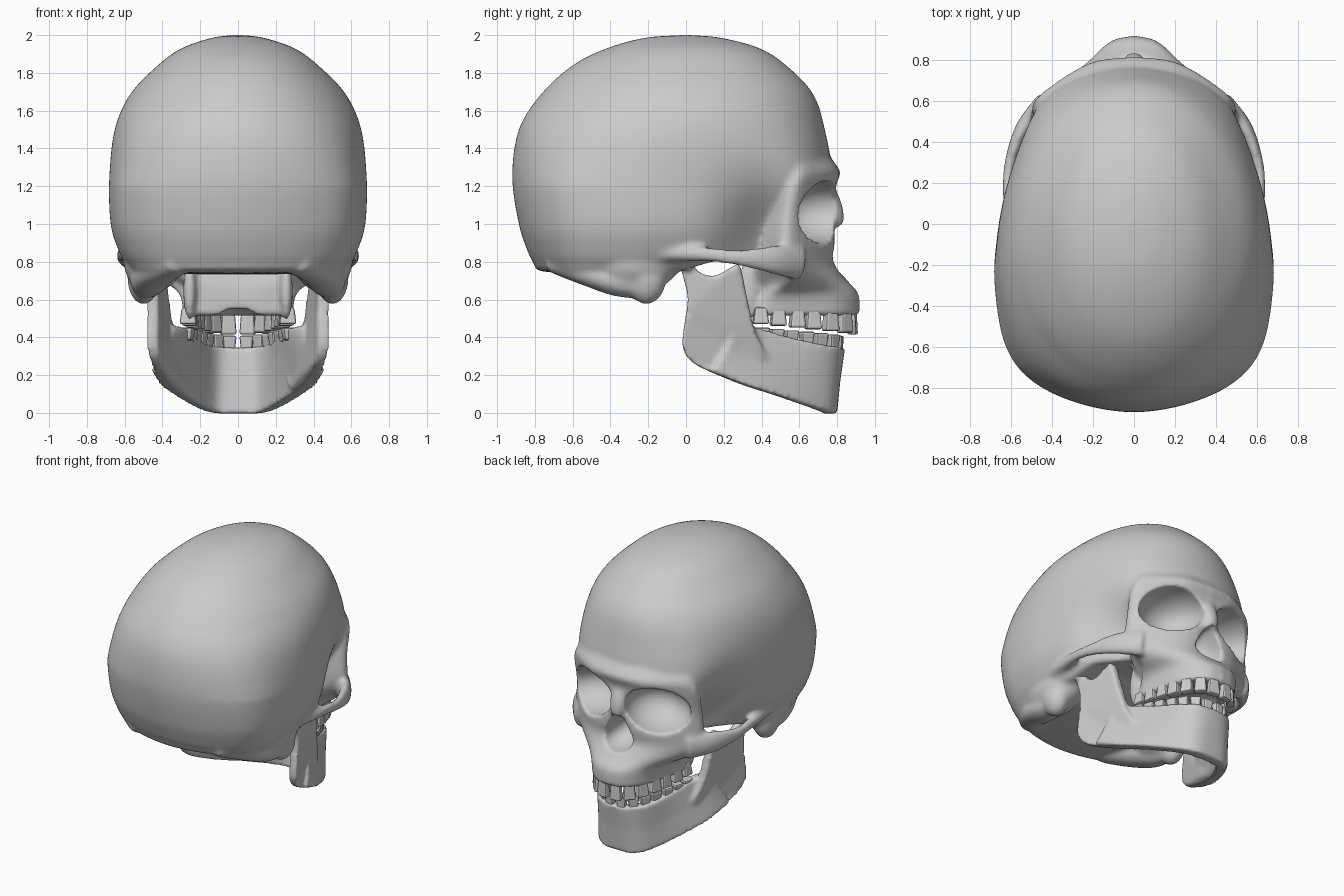
import bpy, bmesh, math
from mathutils import Vector, Matrix, Euler

if "Cube" in bpy.data.objects:
    bpy.data.objects.remove(bpy.data.objects["Cube"])


def spline(pts, n):
    # smooth curve through points of any dimension
    p = [Vector(q) for q in pts]
    p = [2 * p[0] - p[1]] + p + [2 * p[-1] - p[-2]]
    out = []
    for a, b, c, d in zip(p, p[1:], p[2:], p[3:]):
        for i in range(n):
            t = i / n
            out.append(0.5 * (2 * b + (c - a) * t + (2 * a - 5 * b + 4 * c - d) * t * t
                              + (3 * b - a - 3 * c + d) * t ** 3))
    return out + [p[-2]]


def half_spline(pts, n):
    # half outline that crosses x = 0 squarely at both ends
    a, b = pts[1], pts[-2]
    return spline([(-a[0], a[1])] + pts + [(-b[0], b[1])], n)[n:-n]


def mirror_ring(half, z):
    # closed ring from a half outline whose ends lie on x = 0
    right = [Vector((q[0], q[1], z)) for q in half]
    return right + [Vector((-v.x, v.y, z)) for v in right[-2:0:-1]]


def loft(bm, rings):
    rows = [[bm.verts.new(v) for v in r] for r in rings]
    n = len(rows[0])
    for a, b in zip(rows, rows[1:]):
        for i in range(n):
            bm.faces.new((a[i], a[(i + 1) % n], b[(i + 1) % n], b[i]))
    bm.faces.new(rows[0])
    bm.faces.new(rows[-1])


def tube(bm, path, s):
    # path points: x, y, z, half thickness, half height
    pts = spline(path, 6)
    rings = []
    for i, p in enumerate(pts):
        t = Vector(pts[min(i + 1, len(pts) - 1)][:3]) - Vector(pts[max(i - 1, 0)][:3])
        side = t.cross(Vector((0, 0, 1))).normalized()
        up = side.cross(t).normalized()
        ring = []
        for k in range(12):
            a = math.tau * k / 12
            v = Vector(p[:3]) + side * math.cos(a) * p[3] + up * math.sin(a) * p[4]
            ring.append(Vector((v.x * s, v.y, v.z)))
        rings.append(ring)
    loft(bm, rings)


def blob(bm, loc, radii, rot=(0, 0, 0)):
    m = (Matrix.Translation(loc) @ Euler([math.radians(a) for a in rot]).to_matrix().to_4x4()
         @ Matrix.Diagonal((*radii, 1)))
    return bmesh.ops.create_icosphere(bm, subdivisions=4, radius=1, matrix=m)["verts"]


def finish(bm, name, smooth=True):
    bmesh.ops.recalc_face_normals(bm, faces=bm.faces[:])
    me = bpy.data.meshes.new(name)
    bm.to_mesh(me)
    bm.free()
    me.polygons.foreach_set("use_smooth", [smooth] * len(me.polygons))
    ob = bpy.data.objects.new(name, me)
    bpy.context.scene.collection.objects.link(ob)
    return ob


def remesh(ob, size):
    m = ob.modifiers.new("fuse", "REMESH")
    m.mode = "VOXEL"
    m.voxel_size = size
    m.use_smooth_shade = True


def soften(ob, count):
    m = ob.modifiers.new("soften", "SMOOTH")
    m.factor = 0.5
    m.iterations = count


# braincase: rings of z, back y, front y, half width
bm = bmesh.new()
outline = half_spline([(0, -1), (.42, -.945), (.75, -.81), (.93, -.6), (1, -.256), (.985, 0),
                       (.92, .29), (.8, .64), (.66, .82), (.38, .95), (0, 1)], 6)
levels = spline([(2, -.03, .03, .03), (1.985, -.22, .19, .14), (1.93, -.42, .39, .3),
                 (1.84, -.6, .53, .425), (1.69, -.765, .672, .57), (1.5, -.885, .735, .655),
                 (1.25, -.92, .77, .68), (1, -.885, .7, .672), (.86, -.84, .6, .63),
                 (.79, -.805, .52, .59), (.75, -.765, .45, .54), (.735, -.5, .3, .3),
                 (.735, -.2, -.1, .04)], 5)
rings = []
for z, yb, yf, w in levels:
    # the outline turns from egg-shaped to elliptical towards the crown
    r = .85 * max(0, min(1, (z - 1.2) / .45))
    half = []
    for f, s in outline:
        f = (1 - r) * f + r * math.sqrt(max(0, 1 - s * s))
        half.append((f * w, (yb + yf) / 2 + s * (yf - yb) / 2))
    ring = mirror_ring(half, z)
    for v in ring:
        # temple hollow and raised base
        v.x *= 1 - .3 * math.exp(-((v.y - .42) / .2) ** 2 - ((v.z - .91) / .26) ** 2)
        v.z = max(v.z, min(.81, .76 + .3 * v.y))
    rings.append(ring)
loft(bm, rings)

# face: rings of z, front y, half width, side y, back y, roundness
face = spline([(1.47, .69, .37, .55, .4, .5), (1.35, .768, .43, .585, .4, .5),
               (1.275, .818, .475, .595, .4, .5), (1.2, .795, .5, .575, .4, .5),
               (1.05, .79, .5, .545, .4, .5), (.9, .795, .51, .535, .4, .5),
               (.8, .79, .5, .55, .37, .5), (.7, .855, .4, .57, .34, .45),
               (.63, .915, .31, .48, .33, .36), (.515, .92, .29, .43, .33, .34)], 4)
rings = []
for z, yf, w, ys, yb, k in face:
    d = yf - ys
    half = spline([(0, yf), (.4 * w, yf - .2 * k * d), (.75 * w, yf - k * d), (w, ys),
                   (.83 * w, ys - .09), (.62 * w, yb), (0, yb)], 5)
    rings.append(mirror_ring(half, z))
loft(bm, rings)
blob(bm, (0, .77, 1.1), (.06, .055, .14), (18, 0, 0))

for s in (1, -1):
    # cheek arch running back to the ear
    tube(bm, [(.42, .6, .8, .06, .1), (.54, .47, .81, .04, .08), (.605, .3, .82, .028, .048),
              (.615, .15, .835, .028, .038), (.59, 0, .845, .045, .045),
              (.565, -.15, .85, .05, .05)], s)
    # mastoid, the swelling above it and the flange leading to it
    blob(bm, (.5 * s, -.21, .715), (.085, .105, .14))
    blob(bm, (.45 * s, -.27, .8), (.155, .24, .16))
    tube(bm, [(.3, -.7, .79, .08, .05), (.42, -.52, .74, .1, .07), (.47, -.36, .7, .1, .085),
              (.49, -.2, .68, .07, .08)], s)
    # plates behind the upper jaw
    blob(bm, (.255 * s, .33, .65), (.035, .06, .16))
skull = finish(bm, "skull")

# cutters: eye sockets, nose opening, palate
bm = bmesh.new()
for s in (1, -1):
    blob(bm, (.274 * s, .728, 1.065), (.228, .245, .163), (0, 8 * s, -29 * s))
for v in blob(bm, (0, .8, .865), (.1, .2, .135)):
    v.co.x *= 1 - .5 * (v.co.z - .865) / .135
blob(bm, (0, .54, .47), (.19, .26, .13))
cutter = finish(bm, "cavity_cutter")
cutter.hide_render = True
cutter.display_type = "WIRE"

remesh(skull, .015)
cut = skull.modifiers.new("cavities", "BOOLEAN")
cut.operation = "DIFFERENCE"
cut.solver = "EXACT"
cut.object = cutter
remesh(skull, .0135)
soften(skull, 5)

# lower jaw body: bottom edge point and top edge point per station
bm = bmesh.new()
half = [(0, .76, -.004, 0, .802, .345), (.12, .745, 0, .11, .78, .35),
        (.2, .66, .03, .185, .69, .365), (.31, .47, .095, .245, .52, .405),
        (.38, .3, .15, .3, .37, .45), (.425, .13, .22, .37, .27, .46)]
full = [(-a, b, c, -d, e, f) for a, b, c, d, e, f in half[:0:-1]] + half
st = spline(full, 5)
rings = []
for i, p in enumerate(st):
    q = st[min(i + 1, len(st) - 1)] - st[max(i - 1, 0)]
    n = Vector((-(q[1] + q[4]), q[0] + q[3], 0)).normalized()
    b, t = Vector(p[:3]), Vector(p[3:])
    m = (b + t) / 2
    rings.append([b + n * .04, m + n * .036, t + n * .04, t - n * .035, m - n * .04, b - n * .04])
loft(bm, rings)


# upright branches and jaw joints
def branch_x(y, z):
    return .452 - .12 * y - .15 * max(0, .35 - z) - .5 * max(0, y - .28)


branch = spline([(-.035, .79), (-.01, .7), (.01, .6), (-.01, .46), (-.015, .34), (.06, .25),
                 (.3, .155), (.43, .14), (.45, .26), (.37, .42), (.325, .6), (.285, .78),
                 (.24, .77), (.15, .725), (.07, .745), (.03, .8)], 4)
for s in (1, -1):
    loft(bm, [[Vector((s * (branch_x(y, z) + o), y, z)) for y, z in branch] for o in (-.03, .03)])
    blob(bm, (.46 * s, 0, .785), (.08, .04, .035))
jaw = finish(bm, "lower_jaw")
remesh(jaw, .012)
soften(jaw, 9)


# teeth along an arch
def teeth(name, arch, root, tip, count=7):
    bm = bmesh.new()
    pts = spline(arch, 12)
    dist = [0]
    for a, b in zip(pts, pts[1:]):
        dist.append(dist[-1] + (b - a).length)
    for i in range(count):
        f = (i + .5) / count
        k = next(j for j, d in enumerate(dist) if d >= f * dist[-1])
        t = (pts[k] - pts[k - 1]).normalized()
        z0, z1 = root[0] + root[1] * f, tip[0] + tip[1] * f
        width, depth = dist[-1] / count * .93, .045 + .05 * f
        for s in (1, -1):
            m = Matrix(((t.x * s * width, -t.y * s * depth, 0, pts[k].x * s),
                        (t.y * width, t.x * depth, 0, pts[k].y),
                        (0, 0, abs(z1 - z0), (z0 + z1) / 2), (0, 0, 0, 1)))
            c = Vector((pts[k].x * s, pts[k].y, 0))
            for v in bmesh.ops.create_cube(bm, size=1, matrix=m)["verts"]:
                if abs(v.co.z - z0) < .001:
                    v.co.x, v.co.y = c.x + (v.co.x - c.x) * .75, c.y + (v.co.y - c.y) * .75
    ob = finish(bm, name, False)
    bev = ob.modifiers.new("round", "BEVEL")
    bev.width = .012
    bev.segments = 2


teeth("upper_teeth", [(0, .89), (.1, .865), (.175, .775), (.22, .65), (.25, .5), (.265, .36)],
      (.56, 0), (.41, .065))
teeth("lower_teeth", [(0, .815), (.09, .795), (.16, .72), (.21, .61), (.25, .5), (.285, .37)],
      (.31, .08), (.405, .05))
